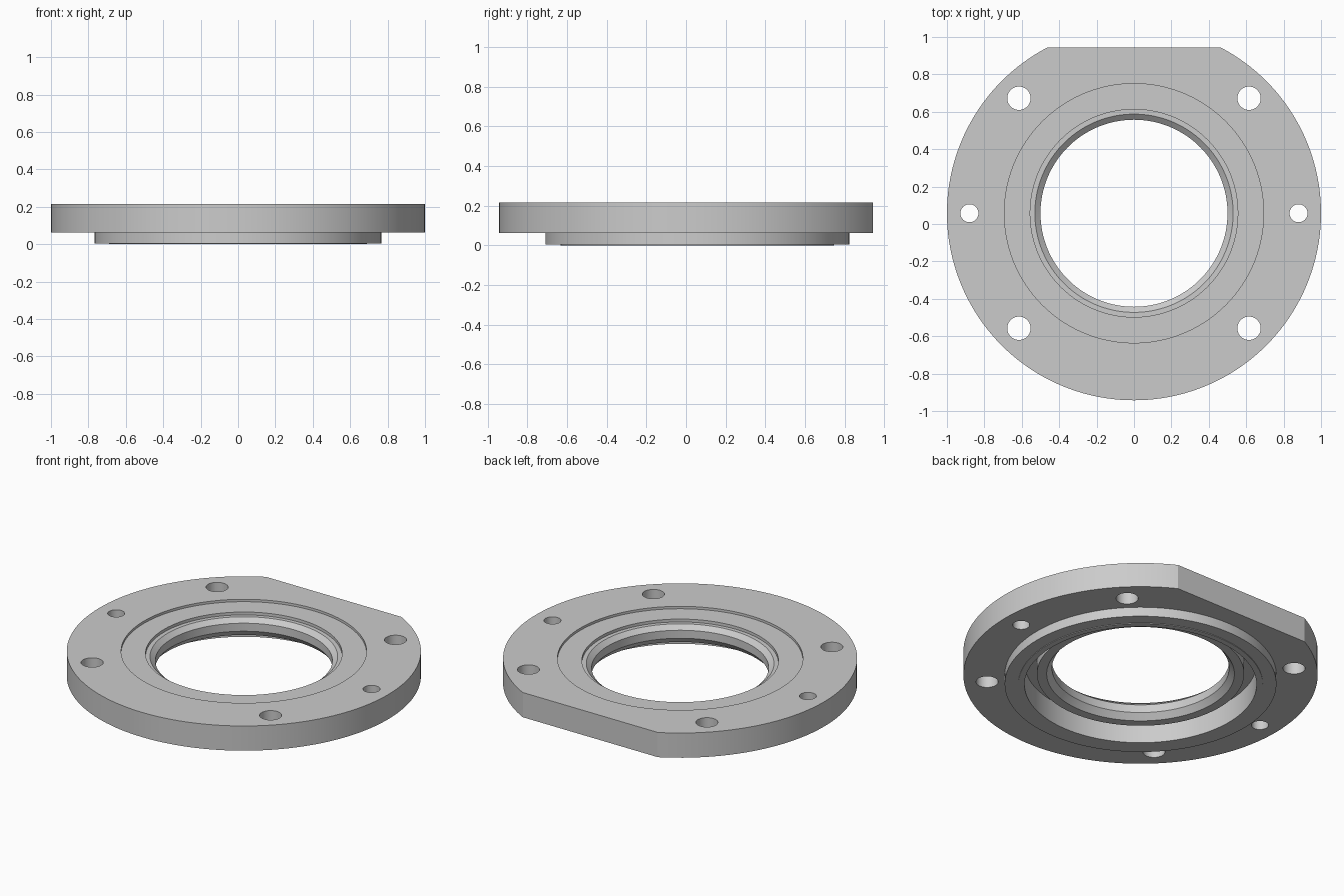
import bpy, bmesh, math
from mathutils import Vector, Matrix

if "Cube" in bpy.data.objects:
    bpy.data.objects.remove(bpy.data.objects["Cube"])

CY = 0.0575          # y of the bore axis
SEGMENTS = 160

grey = bpy.data.materials.new("plain_grey")
grey.use_nodes = True
GREY = (0.6, 0.6, 0.6, 1)
grey.diffuse_color = GREY
grey.node_tree.nodes["Principled BSDF"].inputs["Base Color"].default_value = GREY


def add_object(name, bm):
    bmesh.ops.recalc_face_normals(bm, faces=bm.faces)
    mesh = bpy.data.meshes.new(name)
    bm.to_mesh(mesh)
    bm.free()
    mesh.materials.append(grey)
    obj = bpy.data.objects.new(name, mesh)
    bpy.context.collection.objects.link(obj)
    return obj


def lathe(name, profile):
    """Revolve a closed (radius, z) outline around the bore axis."""
    bm = bmesh.new()
    verts = [bm.verts.new((r, CY, z)) for r, z in profile]
    edges = [bm.edges.new((v, verts[(i + 1) % len(verts)])) for i, v in enumerate(verts)]
    bmesh.ops.spin(bm, geom=verts + edges, cent=(0, CY, 0), axis=(0, 0, 1),
                   angle=2 * math.pi, steps=SEGMENTS, use_duplicate=False)
    bmesh.ops.remove_doubles(bm, verts=bm.verts, dist=1e-5)
    return add_object(name, bm)


# Flange with recessed top, chamfered bore, lower lip and spigot
flange = lathe("flange", [
    (1.0, 0.216), (1.0, 0.062),                      # outer rim
    (0.767, 0.062), (0.767, 0.004),                  # spigot
    (0.69, 0.004), (0.69, 0.0), (0.655, 0.0),        # raised spigot edge
    (0.655, 0.14), (0.585, 0.14), (0.585, 0.07),     # underside groove and lip
    (0.53, 0.07), (0.50, 0.107),                     # lower bore chamfer
    (0.50, 0.157), (0.53, 0.183),                    # bore and upper chamfer
    (0.555, 0.183), (0.555, 0.201),                  # small step
    (0.693, 0.201), (0.693, 0.216),                  # shallow top recess
])

# Cutters: four large holes, two small holes and the flat on the back
bm = bmesh.new()
holes = [(sx * 0.615, sy * 0.615, 0.0625) for sx in (-1, 1) for sy in (-1, 1)]
holes += [(sx * 0.88, 0, 0.048) for sx in (-1, 1)]
for x, y, r in holes:
    bmesh.ops.create_cone(bm, cap_ends=True, segments=40, radius1=r, radius2=r, depth=1,
                          matrix=Matrix.Translation((x, y + CY, 0)))
bmesh.ops.create_cube(bm, size=1, matrix=Matrix.Translation((0, 0.9425 + 0.25, 0.1))
                      @ Matrix.Diagonal(Vector((2, 0.5, 1, 1))))
cutter = add_object("hole_cutter", bm)
cutter.hide_render = True

cut = flange.modifiers.new("holes_and_flat", 'BOOLEAN')
cut.operation = 'DIFFERENCE'
cut.solver = 'EXACT'
cut.object = cutter

# Apply the cuts, drop the cutter and shade
bpy.ops.object.select_all(action='DESELECT')
bpy.context.view_layer.objects.active = flange
flange.select_set(True)
bpy.ops.object.modifier_apply(modifier=cut.name)
bpy.data.objects.remove(cutter)
bpy.ops.object.shade_smooth_by_angle(angle=math.radians(25))
